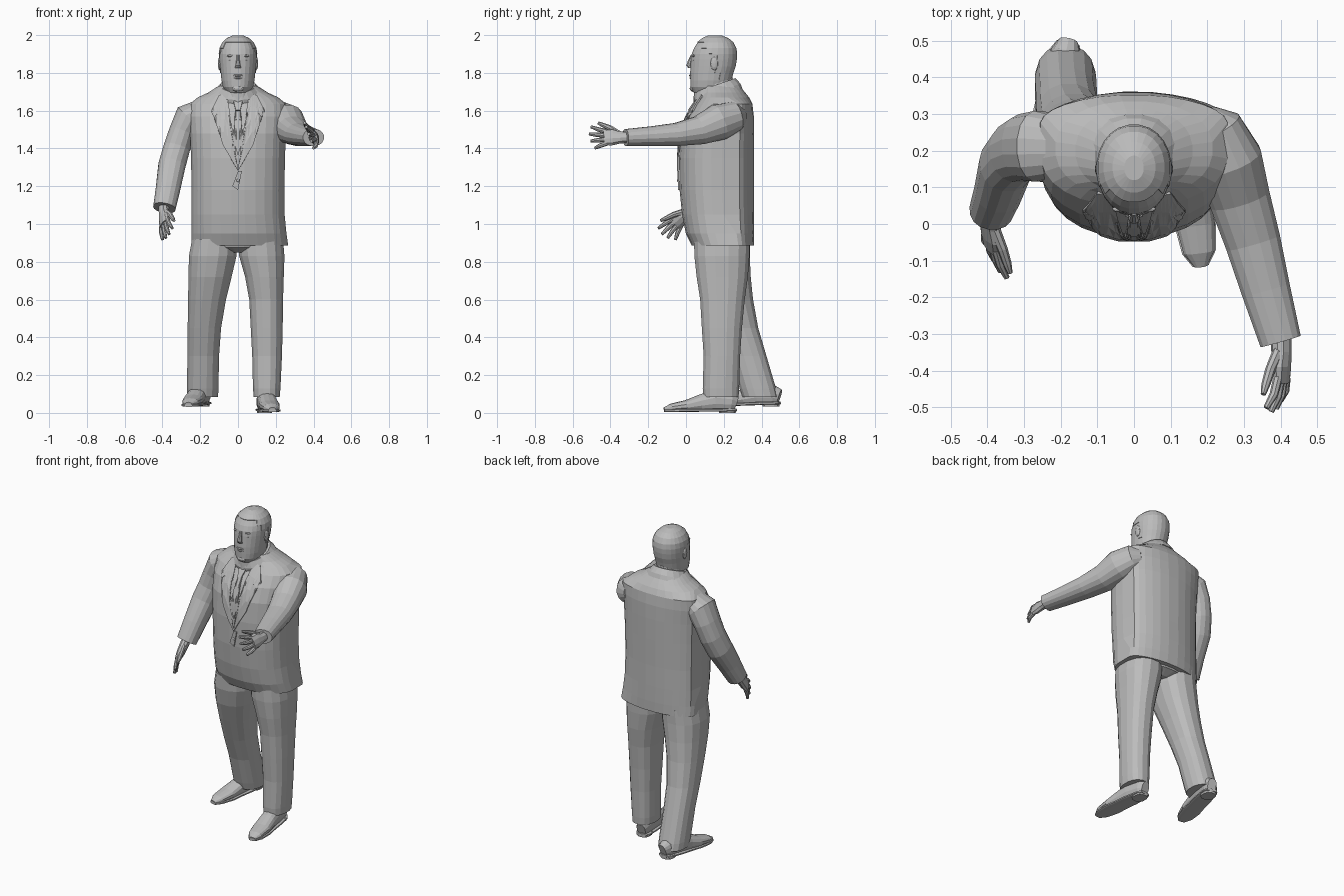
import bpy, bmesh, math
from mathutils import Vector, Matrix
from mathutils.bvhtree import BVHTree

cube = bpy.data.objects.get("Cube")
if cube:
    bpy.data.objects.remove(cube)

GREY = (0.5, 0.5, 0.5, 1)
grey = bpy.data.materials.new("plain grey")
grey.use_nodes = True
grey.diffuse_color = GREY
grey.node_tree.nodes["Principled BSDF"].inputs["Base Color"].default_value = GREY


def finish(name, bm):
    bmesh.ops.recalc_face_normals(bm, faces=bm.faces)
    mesh = bpy.data.meshes.new(name)
    bm.to_mesh(mesh)
    bm.free()
    mesh.materials.append(grey)
    obj = bpy.data.objects.new(name, mesh)
    bpy.context.collection.objects.link(obj)
    return obj


def loft(name, stations, sides=16, ref=None, power=2, slope=0, edit=None):
    """Skin rings (x, y, z, half width, half depth); level rings unless ref is given."""
    bm = bmesh.new()
    centres = [Vector(s[:3]) for s in stations]
    rings = []
    for i, (c, s) in enumerate(zip(centres, stations)):
        if ref:
            along = (centres[min(i + 1, len(centres) - 1)] - centres[max(i - 1, 0)]).normalized()
            v = (Vector(ref) - along * along.dot(Vector(ref))).normalized()
            u = along.cross(v)
        else:
            u, v = Vector((1, 0, 0)), Vector((0, 1, slope))
        ring = []
        for k in range(sides):
            a = math.tau * (k + 0.5) / sides
            ca, sa = math.cos(a), math.sin(a)
            ca = math.copysign(abs(ca) ** (2 / power), ca)
            sa = math.copysign(abs(sa) ** (2 / power), sa)
            ring.append(bm.verts.new(c + u * ca * s[3] + v * sa * s[4]))
        rings.append(ring)
    for lower, upper in zip(rings, rings[1:]):
        for k in range(sides):
            n = (k + 1) % sides
            bm.faces.new((lower[k], lower[n], upper[n], upper[k]))
    bm.faces.new(rings[0])
    bm.faces.new(rings[-1])
    bmesh.ops.recalc_face_normals(bm, faces=bm.faces)
    if edit:
        edit(bm)
    return finish(name, bm)


def blob(name, centre, size):
    bm = bmesh.new()
    bmesh.ops.create_icosphere(bm, subdivisions=2, radius=1,
                               matrix=Matrix.Translation(centre) @ Matrix.Diagonal((*size, 1)))
    return finish(name, bm)


# Jacket body, squarer across the back than across the chest
def square_back(bm):
    for v in bm.verts:
        if v.co.y > .2 and v.co.z < 1.66:
            v.co.y += .25 * abs(v.co.x) * (.36 - v.co.y) / .16


jacket = loft("jacket", [
    (.01, .195, .885, .257, .165), (.005, .18, .95, .253, .182), (0, .17, 1.05, .248, .192),
    (0, .163, 1.18, .247, .198), (0, .162, 1.35, .25, .2), (0, .167, 1.48, .255, .195),
    (0, .182, 1.57, .262, .178), (0, .2, 1.635, .257, .152), (0, .205, 1.67, .215, .13),
    (0, .2, 1.695, .16, .115), (0, .185, 1.73, .105, .1)],
    sides=28, power=2.25, edit=square_back)
jacket_tree = BVHTree.FromPolygons([v.co for v in jacket.data.vertices],
                                   [p.vertices[:] for p in jacket.data.polygons])


def front_panel(name, outline, lift, flip=1):
    """Thin panel, drawn in x and z, that follows the front of the jacket."""
    bm = bmesh.new()
    bm.faces.new([bm.verts.new((x * flip, 0, z)) for x, z in outline])
    bmesh.ops.triangulate(bm, faces=bm.faces)
    bmesh.ops.subdivide_edges(bm, edges=bm.edges, cuts=3, use_grid_fill=True)
    for v in bm.verts:
        hit = jacket_tree.ray_cast(Vector((v.co.x, -1, v.co.z)), Vector((0, 1, 0)))[0]
        v.co.y = (hit.y if hit else .12) - lift
    obj = finish(name, bm)
    solid = obj.modifiers.new("thickness", "SOLIDIFY")
    solid.thickness = .008
    solid.offset = 0


# Tie, lapels and jacket closing
front_panel("tie_blade", [(-.012, 1.61), (.012, 1.61), (.026, 1.45), (0, 1.36), (-.026, 1.45)], .006)
front_panel("tie_knot", [(-.024, 1.65), (.024, 1.65), (.012, 1.6), (-.012, 1.6)], .012)
for side, flip in (("left", 1), ("right", -1)):
    front_panel(side + "_lapel", [(.06, 1.69), (.1, 1.68), (.14, 1.6), (.105, 1.59), (.125, 1.56),
                                  (.08, 1.42), (0, 1.28), (.035, 1.45)], .008, flip)
front_panel("jacket_overlap", [(0, 1.28), (.02, 1.28), (0, 1.18), (-.03, 1.2)], .005)
blob("jacket_button", (0, -.042, 1.23), (.009, .006, .009))

# Collars, higher at the nape
loft("jacket_collar", [(0, .175, 1.675, .15, .125), (0, .165, 1.7, .128, .125),
                       (0, .155, 1.735, .095, .108)], sides=20, slope=.35)
loft("shirt_collar", [(0, .15, 1.69, .09, .11), (0, .142, 1.745, .08, .1)], sides=18, slope=.4)


# Head, with a slightly raised hair cap
def raise_hair(bm):
    hair = []
    for f in bm.faces:
        c = f.calc_center_median()
        if c.z > 1.955 or (c.y > .17 and c.z > 1.77) or (c.y > .1 and c.z > 1.9):
            hair.append(f)
    bmesh.ops.inset_region(bm, faces=hair, thickness=.001, depth=.003)


loft("head", [
    (0, .14, 1.62, .075, .085), (0, .138, 1.685, .074, .084), (0, .13, 1.7, .066, .095),
    (0, .126, 1.725, .08, .103), (0, .13, 1.76, .088, .108), (0, .135, 1.8, .092, .114),
    (0, .142, 1.835, .096, .119), (0, .146, 1.87, .099, .121), (0, .149, 1.9, .1, .12),
    (0, .153, 1.93, .096, .112), (0, .155, 1.96, .081, .095), (0, .155, 1.982, .057, .068),
    (0, .153, 1.996, .026, .033)], sides=24, power=2.1, edit=raise_hair)
loft("nose", [(0, .032, 1.895, .008, .008), (0, .021, 1.865, .01, .012),
              (0, .014, 1.84, .015, .014), (0, .024, 1.825, .017, .012)], sides=8)
blob("chin", (0, .037, 1.718), (.032, .018, .018))
blob("upper_lip", (0, .023, 1.787), (.026, .007, .006))
blob("lower_lip", (0, .025, 1.773), (.022, .007, .006))
for side, s in (("left", 1), ("right", -1)):
    blob(side + "_eye", (.034 * s, .041, 1.868), (.014, .009, .007))
    blob(side + "_brow", (.036 * s, .041, 1.89), (.024, .009, .007))
    blob(side + "_ear", (.096 * s, .15, 1.85), (.011, .021, .037))

# Sleeves: left reaching forward, right hanging and bent
loft("left_sleeve", [
    (.19, .3, 1.575, .035, .045), (.218, .262, 1.57, .078, .08), (.256, .175, 1.54, .095, .097),
    (.288, .07, 1.496, .085, .077), (.325, -.05, 1.474, .077, .062), (.36, -.18, 1.465, .068, .053),
    (.4, -.32, 1.458, .058, .045)], ref=(0, 0, 1), power=2.2)
loft("right_sleeve", [
    (-.19, .21, 1.61, .055, .08), (-.26, .212, 1.565, .08, .098), (-.297, .21, 1.49, .069, .092),
    (-.325, .195, 1.4, .072, .085), (-.35, .16, 1.31, .073, .08), (-.37, .09, 1.19, .066, .068),
    (-.39, .035, 1.085, .06, .057)], ref=(0, 1, 0), power=2.2)


# Hands
def hand(side, wrist, forward, thumb_way, palm_way):
    w, f, t, p = (Vector(v) for v in (wrist, forward, thumb_way, palm_way))
    f.normalize()
    t.normalize()

    def spot(along, across, inward, half_width, half_thick):
        return (*(w + f * along + t * across + p * inward), half_thick, half_width)

    loft(side + "_palm", [spot(-.03, 0, 0, .03, .028), spot(.02, 0, 0, .034, .027),
                          spot(.06, .002, 0, .046, .024), spot(.105, 0, 0, .043, .017)],
         sides=10, ref=t)
    for i, finger in enumerate(("index", "middle", "ring", "little")):
        across = .033 - .022 * i
        reach = (.072, .082, .074, .052)[i]
        loft(f"{side}_{finger}_finger", [
            spot(.09, across, 0, .013, .013), spot(.1 + reach * .5, across * 1.4, .008, .012, .012),
            spot(.1 + reach, across * 1.8, .025, .008, .008)], sides=8, ref=t)
    loft(side + "_thumb", [spot(.02, .015, .004, .019, .016), spot(.07, .052, .015, .015, .014),
                           spot(.11, .07, .022, .012, .012), spot(.135, .082, .025, .008, .007)],
         sides=8, ref=t)


hand("left", (.402, -.33, 1.458), (.02, -1, 0), (-.35, 0, 1), (-1, 0, 0))
hand("right", (-.392, .015, 1.07), (.02, -.72, -.7), (.45, -.65, .65), (.6, 0, -.4))

# Trousers
loft("trouser_seat", [(0, .19, .85, .07, .09), (0, .19, .875, .2, .14), (0, .19, .93, .235, .16)],
     sides=20)
loft("left_trouser_leg", [
    (.152, .185, .085, .07, .095), (.152, .185, .13, .074, .098), (.154, .19, .3, .08, .098),
    (.152, .19, .45, .086, .108), (.149, .193, .6, .091, .12), (.14, .192, .72, .104, .138),
    (.126, .19, .83, .122, .148), (.12, .19, .92, .12, .15)], sides=16, power=2.3)
loft("right_trouser_leg", [
    (-.187, .393, .085, .083, .095), (-.187, .38, .13, .085, .098), (-.184, .33, .3, .085, .098),
    (-.178, .278, .45, .09, .106), (-.164, .235, .6, .102, .122), (-.148, .207, .72, .116, .138),
    (-.134, .192, .83, .128, .148), (-.125, .19, .92, .12, .15)], sides=16, power=2.3)


# Shoes
def shoe(side, heel, toe):
    heel, toe = Vector(heel), Vector(toe)
    upper, sole = [], []
    for part, wide, tall in ((0, .028, .08), (.07, .042, .1), (.3, .05, .115), (.5, .05, .09),
                             (.7, .054, .062), (.9, .043, .045), (1, .018, .025)):
        base = heel.lerp(toe, part)
        upper.append((base.x, base.y, base.z + tall / 2, wide, tall / 2))
        sole.append((base.x, base.y, base.z + .008, wide + .004, .008))
    loft(side + "_shoe", upper, sides=14, ref=(0, 0, 1), power=2.4)
    loft(side + "_shoe_sole", sole, sides=12, ref=(0, 0, 1), power=4)
    block = heel.lerp(toe, .12)
    loft(side + "_shoe_heel", [(block.x, block.y, max(block.z - .01, 0), .04, .045),
                               (block.x, block.y, block.z + .015, .042, .048)], sides=12, power=2.6)


shoe("left", (.135, .265, .008), (.182, -.115, .004))
shoe("right", (-.18, .495, .045), (-.262, .12, .032))
